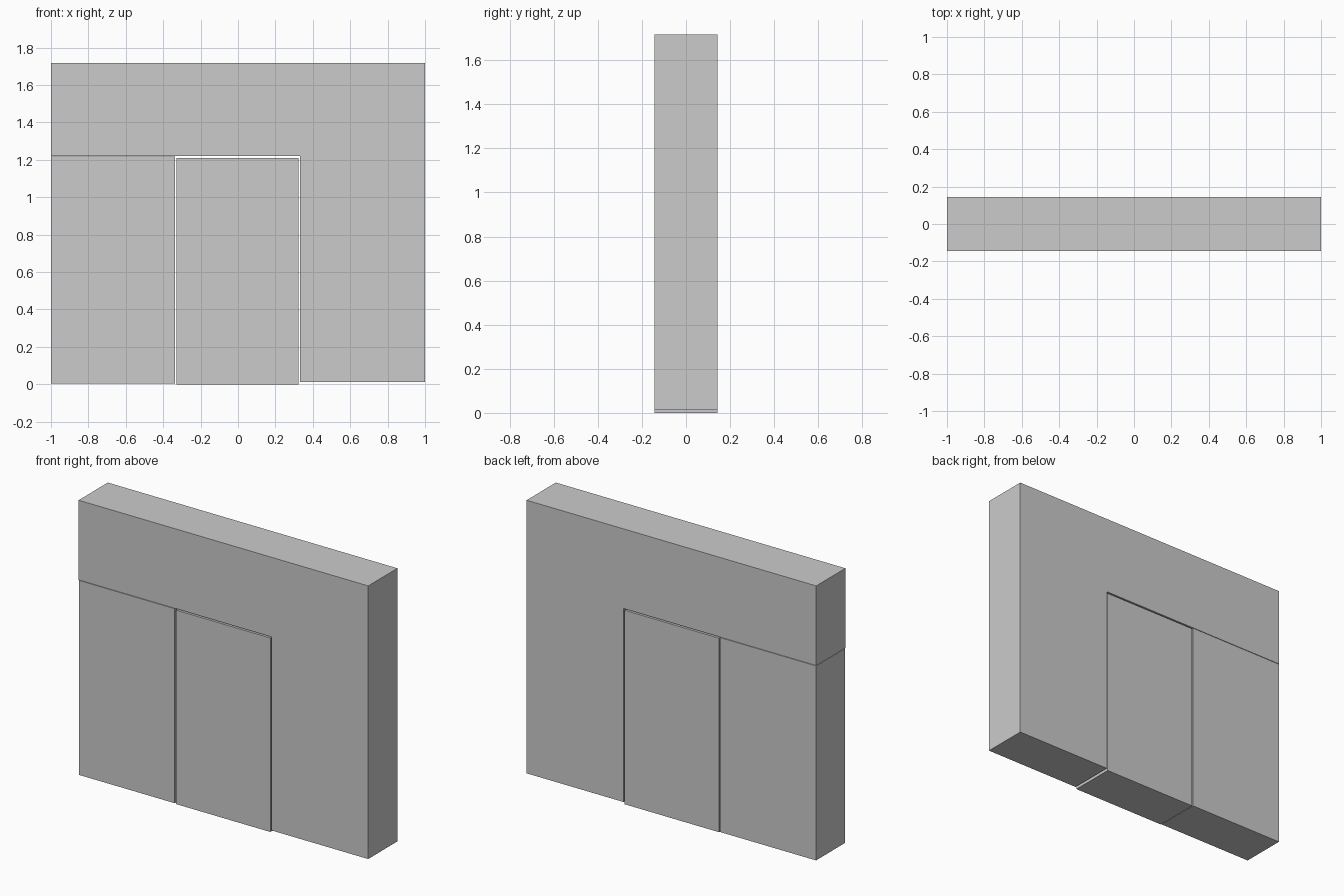
import bpy, bmesh

if "Cube" in bpy.data.objects:
    bpy.data.objects.remove(bpy.data.objects["Cube"])

HALF_DEPTH = 0.144


def slab(name, outline):
    """Extrude a front-view (x, z) outline through the wall depth."""
    bm = bmesh.new()
    face = bm.faces.new([bm.verts.new((x, -HALF_DEPTH, z)) for x, z in outline])
    grown = bmesh.ops.extrude_face_region(bm, geom=[face])["geom"]
    verts = [v for v in grown if isinstance(v, bmesh.types.BMVert)]
    bmesh.ops.translate(bm, verts=verts, vec=(0, 2 * HALF_DEPTH, 0))
    bmesh.ops.recalc_face_normals(bm, faces=bm.faces)
    mesh = bpy.data.meshes.new(name)
    bm.to_mesh(mesh)
    bm.free()
    obj = bpy.data.objects.new(name, mesh)
    bpy.context.collection.objects.link(obj)
    return obj


def rect(x0, x1, z0, z1):
    return [(x0, z0), (x1, z0), (x1, z1), (x0, z1)]


# Lintel and right pier in one L-shaped piece
slab("lintel_and_right_wall", [(-1, 1.22), (0.331, 1.22), (0.331, 0.012),
                               (1, 0.012), (1, 1.717), (-1, 1.717)])
# Separate left pier below the lintel
slab("left_wall", rect(-0.999, -0.336, 0.003, 1.217))
# Door panel with a narrow clearance all round
slab("door_panel", rect(-0.329, 0.324, 0, 1.211))
